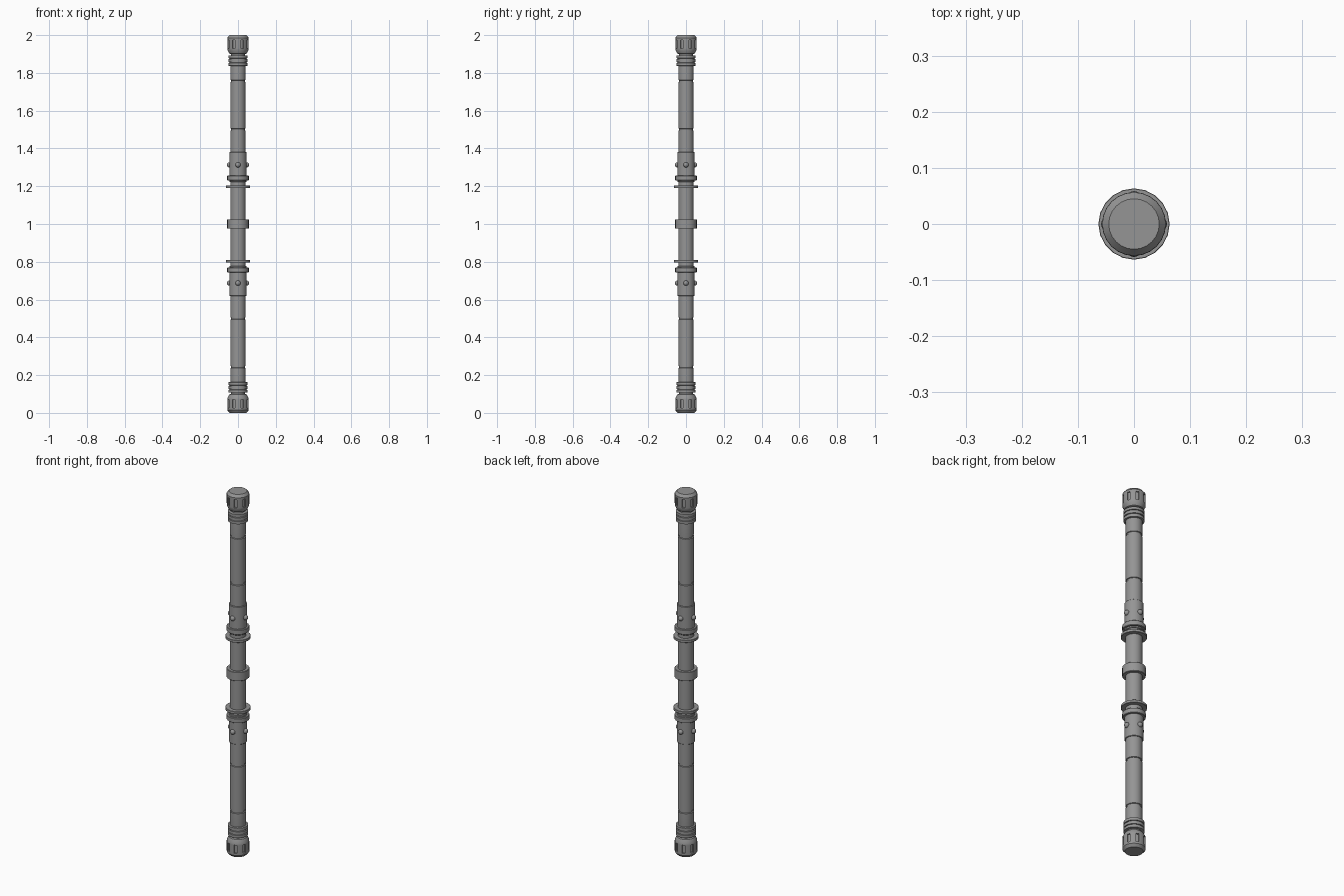
import bpy, bmesh, math
from mathutils import Vector

cube = bpy.data.objects.get("Cube")
if cube:
    bpy.data.objects.remove(cube, do_unlink=True)

metal = bpy.data.materials.new("grey_metal")
metal.use_nodes = True
metal.diffuse_color = (0.3, 0.3, 0.3, 1)
metal.node_tree.nodes["Principled BSDF"].inputs["Base Color"].default_value = (0.3, 0.3, 0.3, 1)

SIDES = 24
MID = 1.0  # heights below are measured up from the middle of the staff


def finish(name, bm, mirror=True):
    """Turn a bmesh into an object, mirrored to the lower half."""
    bmesh.ops.recalc_face_normals(bm, faces=bm.faces)
    mesh = bpy.data.meshes.new(name)
    bm.to_mesh(mesh)
    bm.free()
    mesh.materials.append(metal)
    obj = bpy.data.objects.new(name, mesh)
    bpy.context.collection.objects.link(obj)
    obj.location.z = MID
    if mirror:
        mod = obj.modifiers.new("lower_half", "MIRROR")
        mod.use_axis = (False, False, True)
        mod.use_mirror_merge = False
    bpy.ops.object.select_all(action="DESELECT")
    obj.select_set(True)
    bpy.context.view_layer.objects.active = obj
    bpy.ops.object.shade_smooth_by_angle(angle=math.radians(30))
    return obj


def lathe(profile, sides=SIDES):
    """Closed solid of revolution from (radius, height) points."""
    bm = bmesh.new()
    rings = []
    for r, z in profile:
        rings.append([bm.verts.new((r * math.cos(a), r * math.sin(a), z))
                      for a in (math.tau * i / sides for i in range(sides))])
    for low, high in zip(rings, rings[1:]):
        for i in range(sides):
            j = (i + 1) % sides
            bm.faces.new((low[i], low[j], high[j], high[i]))
    bm.faces.new(rings[0][::-1])
    bm.faces.new(rings[-1])
    return bm


def band(name, radius, z0, z1, bevel=0.002, mirror=True, sides=SIDES):
    finish(name, lathe([(radius - bevel, z0), (radius, z0 + bevel),
                        (radius, z1 - bevel), (radius - bevel, z1)], sides), mirror)


# Shaft with two shallow grooves in each half
shaft = [(0.041, 0), (0.041, 0.3)]
for z in (0.5, 0.757):
    shaft += [(0.041, z - 0.006), (0.037, z - 0.004), (0.037, z + 0.004), (0.041, z + 0.006)]
shaft += [(0.041, 0.86), (0.037, 0.89), (0.037, 0.92)]
finish("shaft", lathe(shaft))

# Middle joint, guard discs and collars
band("middle_band", 0.057, -0.025, 0.025, mirror=False)
band("guard_disc", 0.0635, 0.19, 0.204, 0.001, sides=20)
band("collar", 0.057, 0.231, 0.257)
band("control_sleeve", 0.046, 0.222, 0.38)

# Four round buttons on each control sleeve
bm = bmesh.new()
for i in range(4):
    a = math.tau * i / 4
    new = bmesh.ops.create_uvsphere(bm, u_segments=12, v_segments=8, radius=0.014)
    bmesh.ops.translate(bm, verts=new["verts"],
                        vec=(0.045 * math.cos(a), 0.045 * math.sin(a), 0.313))
finish("buttons", bm)

# Stack of ribs beneath the end cap
ribs = []
for z0, z1 in ((0.838, 0.853), (0.858, 0.873), (0.878, 0.892)):
    ribs += [(0.046, z0 - 0.001), (0.051, z0), (0.051, z1), (0.046, z1 + 0.001)]
finish("ribs", lathe(ribs))

# End cap with eight recessed slots
bm = lathe([(0.04, 0.9), (0.046, 0.903), (0.056, 0.921), (0.0565, 0.93),
            (0.0565, 0.975), (0.0565, 0.986), (0.045, 1.0)])
slots = []
for f in bm.faces:
    c = f.calc_center_median()
    step = round((math.degrees(math.atan2(c.y, c.x)) - 7.5) / 15)
    if 0.94 < c.z < 0.96 and step % 3 == 1:
        slots.append(f)
extruded = bmesh.ops.extrude_discrete_faces(bm, faces=slots)["faces"]
for f in extruded:
    c = f.calc_center_median()
    inward = -Vector((c.x, c.y, 0)).normalized() * 0.008
    bmesh.ops.translate(bm, verts=f.verts, vec=inward)
finish("end_cap", bm)
